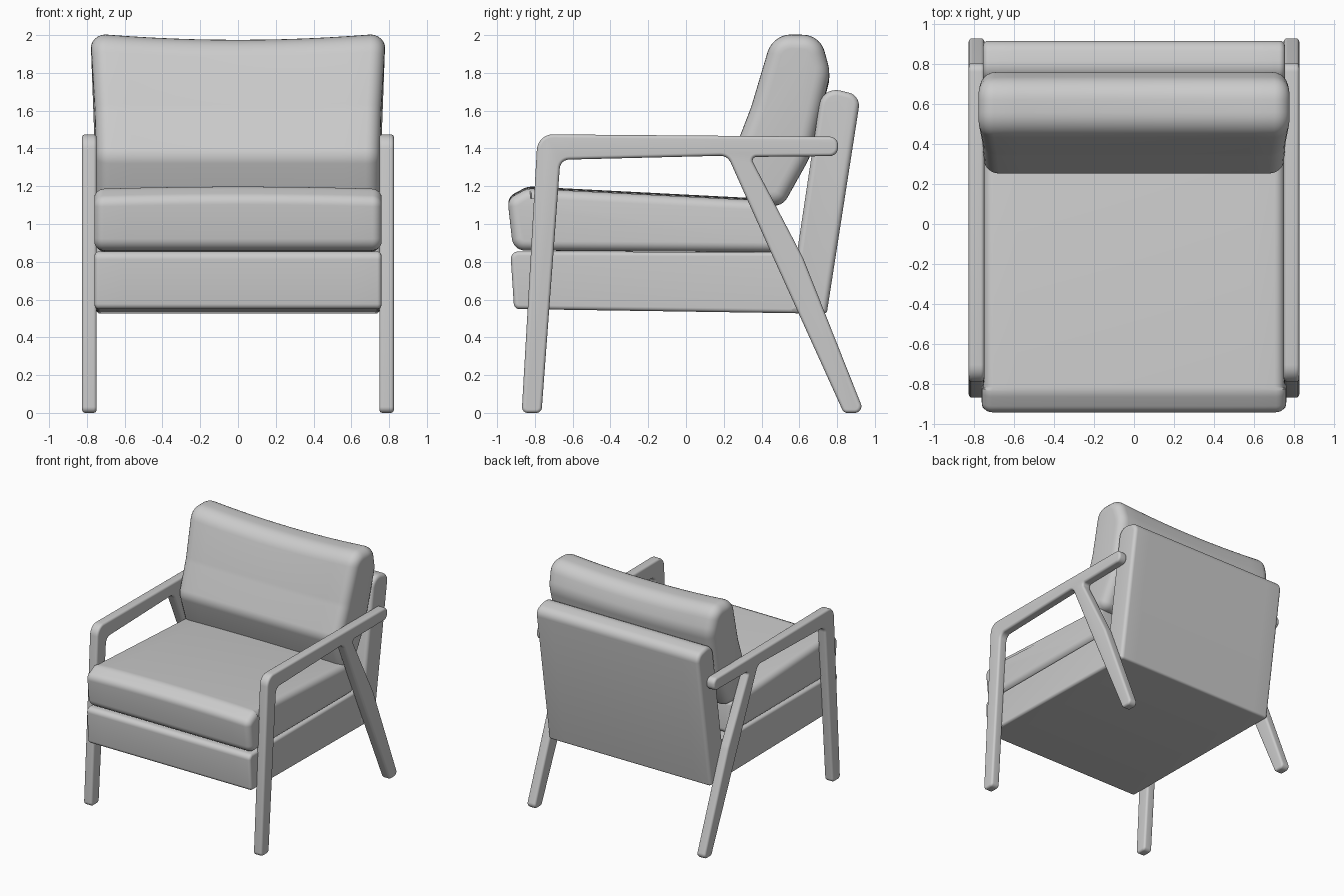
import bpy, bmesh
from math import sin, cos, pi, atan2, radians
from mathutils import Vector

cube = bpy.data.objects.get("Cube")
if cube:
    bpy.data.objects.remove(cube, do_unlink=True)

grey = bpy.data.materials.new("plain grey")
grey.use_nodes = True
grey.diffuse_color = (0.6, 0.6, 0.6, 1)
grey.node_tree.nodes["Principled BSDF"].inputs["Base Color"].default_value = (0.6, 0.6, 0.6, 1)


def rounded_ring(corners, inset, steps=7):
    """Fillet a counter-clockwise (y, z, radius) outline, moved inwards by inset."""
    ring = []
    pts = [Vector(c[:2]) for c in corners]
    for i, p in enumerate(pts):
        a = (p - pts[i - 1]).normalized()
        b = (pts[(i + 1) % len(pts)] - p).normalized()
        n1, n2 = Vector((a.y, -a.x)), Vector((b.y, -b.x))
        turn = atan2(a.x * b.y - a.y * b.x, a.dot(b))
        mitre = (n1 + n2) / (1 + n1.dot(n2))
        r = corners[i][2] * (1 if turn > 0 else -1)
        s = r - inset
        if r > 0:
            s = max(s, 0.001)
        centre = p - mitre * (inset + s)
        start = atan2(n1.y, n1.x)
        for k in range(steps + 1):
            t = start + turn * k / steps
            ring.append(centre + s * Vector((cos(t), sin(t))))
    return ring


def soft_slab(name, corners, x0, x1, edge, deform=None, spans=12):
    """Sweep an outline along x with rounded rims at both ends."""
    rim = [(edge * (1 - sin(k * pi / 12)), edge * (1 - cos(k * pi / 12))) for k in range(7)]
    stations = [(x0 + dx, d) for dx, d in reversed(rim)]
    inner = x1 - x0 - 2 * edge
    stations += [(x0 + edge + inner * k / spans, 0) for k in range(1, spans)]
    stations += [(x1 - dx, d) for dx, d in rim]
    bm = bmesh.new()
    rings = []
    for x, d in stations:
        ring = []
        for p in rounded_ring(corners, d):
            co = Vector((x, p.x, p.y))
            ring.append(bm.verts.new(deform(co) if deform else co))
        rings.append(ring)
    count = len(rings[0])
    for r, q in zip(rings, rings[1:]):
        for i in range(count):
            j = (i + 1) % count
            bm.faces.new((r[i], r[j], q[j], q[i]))
    bm.faces.new(rings[0])
    bm.faces.new(rings[-1])
    bmesh.ops.recalc_face_normals(bm, faces=bm.faces)
    mesh = bpy.data.meshes.new(name)
    bm.to_mesh(mesh)
    bm.free()
    mesh.materials.append(grey)
    obj = bpy.data.objects.new(name, mesh)
    bpy.context.collection.objects.link(obj)
    bpy.ops.object.select_all(action="DESELECT")
    obj.select_set(True)
    bpy.context.view_layer.objects.active = obj
    bpy.ops.object.shade_smooth_by_angle(angle=radians(40))
    return obj


# Side frames: front leg, armrest and raked back leg in one outline
frame = [(-0.87, 0, 0.03), (-0.765, 0, 0.03), (-0.665, 1.34, 0.05), (0.22, 1.362, 0.06),
         (0.445, 0.86, 0.3), (0.835, 0, 0.03), (0.945, 0, 0.035), (0.62, 0.82, 0.3),
         (0.34, 1.355, 0.02), (0.805, 1.36, 0.045), (0.805, 1.462, 0.045), (-0.785, 1.475, 0.085)]
for side, x0 in (("left", 0.748), ("right", -0.826)):
    soft_slab(side + "_arm_frame", frame, x0, x0 + 0.078, 0.018, spans=2)


# Upholstered base, a little wider ahead of the front legs
def widen_front(co):
    if co.y < -0.82:
        co.x *= 1.012
    return co


base = [(-0.91, 0.55, 0.03), (0.745, 0.525, 0.02), (0.765, 0.85, 0.02), (-0.93, 0.855, 0.04)]
soft_slab("seat_base", base, -0.75, 0.75, 0.022, widen_front)

# Raked backrest shell
back = [(0.54, 0.53, 0.02), (0.745, 0.525, 0.02), (0.925, 1.68, 0.07), (0.72, 1.73, 0.09)]
soft_slab("backrest", back, -0.755, 0.755, 0.03)


# Seat cushion with a gently crowned top
def crown(co):
    if co.z > 1.05:
        co.z += 0.012 * (1 - (co.x / 0.75) ** 2)
    return widen_front(co)


seat = [(-0.915, 0.86, 0.07), (0.48, 0.85, 0.04), (0.46, 1.12, 0.04), (-0.84, 1.187, 0.1),
        (-0.945, 1.13, 0.06)]
soft_slab("seat_cushion", seat, -0.752, 0.752, 0.05, crown)


# Back cushion, flaring and lifting towards its upper corners
def flare(co):
    lift = max(0, min(1, (co.z - 1.2) / 0.75))
    co.x *= 1 + 0.04 * lift ** 2
    co.z += 0.028 * lift ** 2 * (min(abs(co.x), 0.7) ** 2 - 0.49) / 0.49
    return co


pillow = [(0.335, 1.09, 0.04), (0.515, 1.1, 0.08), (0.66, 1.36, 0.4), (0.765, 1.8, 0.2),
          (0.71, 2.0, 0.12), (0.46, 2.005, 0.13), (0.345, 1.62, 0.5), (0.245, 1.36, 0.12)]
soft_slab("back_cushion", pillow, -0.75, 0.75, 0.075, flare)
